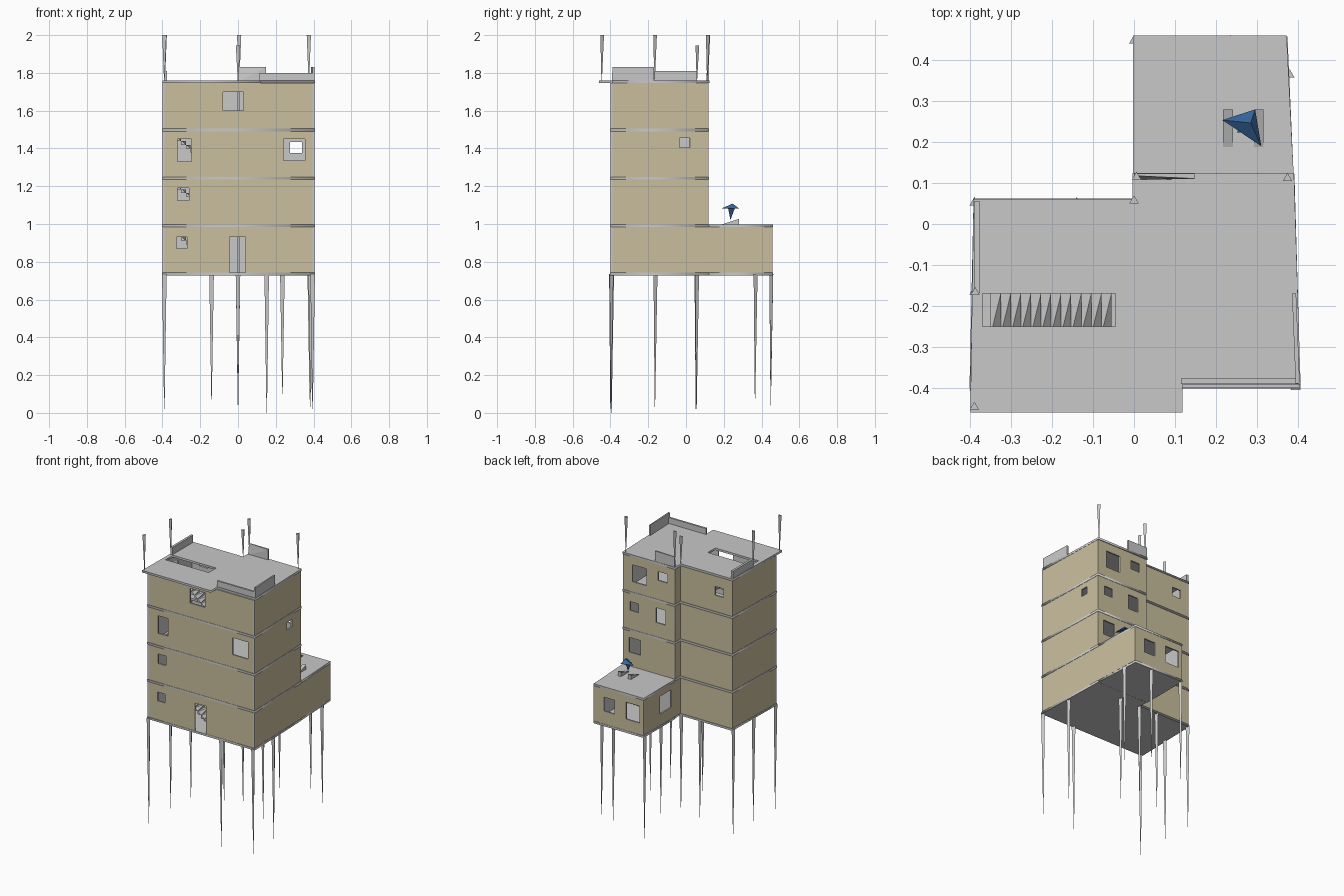
import bpy, bmesh, math
from mathutils import Vector

if "Cube" in bpy.data.objects:
    bpy.data.objects.remove(bpy.data.objects["Cube"], do_unlink=True)


def material(name, rgb):
    m = bpy.data.materials.new(name)
    m.use_nodes = True
    color = (*rgb, 1)
    m.diffuse_color = color
    m.node_tree.nodes["Principled BSDF"].inputs["Base Color"].default_value = color
    return m


CONCRETE = material("concrete grey", (0.58, 0.58, 0.58))
PLASTER = material("tan plaster", (0.59, 0.52, 0.34))
BLUE = material("blue", (0.035, 0.125, 0.32))


def add_mesh(name, bm, *mats):
    me = bpy.data.meshes.new(name)
    bm.to_mesh(me)
    bm.free()
    ob = bpy.data.objects.new(name, me)
    bpy.context.collection.objects.link(ob)
    for m in mats:
        me.materials.append(m)
    return ob


def hull(name, points, mat):
    bm = bmesh.new()
    for p in points:
        bm.verts.new(p)
    bmesh.ops.convex_hull(bm, input=bm.verts)
    bmesh.ops.dissolve_limit(bm, angle_limit=0.01, verts=bm.verts, edges=bm.edges)
    return add_mesh(name, bm, mat)


def box(name, x, y, z, mat=CONCRETE):
    return hull(name, [(a, b, c) for a in x for b in y for c in z], mat)


def spike(name, x, y, z0, z1, r=0.014, mat=CONCRETE):
    """Three-sided post that narrows downwards."""
    bm = bmesh.new()
    bmesh.ops.create_cone(bm, cap_ends=True, segments=3, radius1=0.0015, radius2=r, depth=z1 - z0)
    bmesh.ops.translate(bm, vec=(x, y, (z0 + z1) / 2), verts=bm.verts)
    return add_mesh(name, bm, mat)


def slab(name, outline, z, half, hole=None):
    """Flat plate from an outline, with an optional opening."""
    cu = bpy.data.curves.new(name, "CURVE")
    cu.dimensions, cu.fill_mode, cu.extrude = "2D", "BOTH", half
    for ring in filter(None, (outline, hole)):
        sp = cu.splines.new("POLY")
        sp.points.add(len(ring) - 1)
        for p, (x, y) in zip(sp.points, ring):
            p.co = (x, y, 0, 1)
        sp.use_cyclic_u = True
    ob = bpy.data.objects.new(name, cu)
    bpy.context.collection.objects.link(ob)
    ob.location.z = z
    cu.materials.append(CONCRETE)
    bpy.ops.object.select_all(action="DESELECT")
    ob.select_set(True)
    bpy.context.view_layer.objects.active = ob
    bpy.ops.object.convert(target="MESH")
    return ob


def wall(name, a, b, z0, z1, holes, outer=PLASTER):
    """Wall from a to b; holes are (lo, hi, z0, z1) along x, or along y on side walls."""
    a, b = Vector(a), Vector(b)
    axis = 0 if abs(b.x - a.x) > abs(b.y - a.y) else 1
    span = b[axis] - a[axis]
    rects = []
    for lo, hi, h0, h1 in holes:
        s, t = sorted(((lo - a[axis]) / span, (hi - a[axis]) / span))
        rects.append((s, t, max(h0, z0), h1))
    ss = sorted({0, 1} | {v for r in rects for v in r[:2]})
    zs = sorted({z0, z1} | {v for r in rects for v in r[2:]})
    bm = bmesh.new()
    for s, t in zip(ss, ss[1:]):
        for u, v in zip(zs, zs[1:]):
            ms, mz = (s + t) / 2, (u + v) / 2
            if any(r[0] < ms < r[1] and r[2] < mz < r[3] for r in rects):
                continue
            corners = ((s, u), (t, u), (t, v), (s, v))
            bm.faces.new([bm.verts.new((*a.lerp(b, k), h)) for k, h in corners])
    bmesh.ops.remove_doubles(bm, verts=bm.verts, dist=1e-5)
    ob = add_mesh(name, bm, outer, CONCRETE)
    mod = ob.modifiers.new("thickness", "SOLIDIFY")
    mod.thickness, mod.offset = 0.01, -1
    mod.material_offset = mod.material_offset_rim = 1
    return ob


def grow(outline, d=0.002):
    return [(x + math.copysign(d, x), y + math.copysign(d, y)) for x, y in outline]


# Footprints and storey heights
MAIN = [(-0.4, -0.4), (0.405, -0.4), (0.39, 0.12), (0, 0.12), (0, 0.06), (-0.39, 0.06)]
WING = [(0.39, 0.12), (0.375, 0.458), (0, 0.458), (0, 0.12)]
ROOF = [(-0.4, -0.46), (0.118, -0.46), (0.118, -0.392), (0.407, -0.392),
        (0.391, 0.125), (-0.004, 0.125), (-0.004, 0.061), (-0.392, 0.061)]
STAIR_X, STAIR_Y = (-0.37, -0.045), (-0.25, -0.17)
WELL = [(STAIR_X[0], STAIR_Y[0]), (STAIR_X[0], STAIR_Y[1]),
        (STAIR_X[1], STAIR_Y[1]), (STAIR_X[1], STAIR_Y[0])]
LEVELS = [0.735, 0.99, 1.242, 1.498, 1.753]
HALF = 0.007

# Openings by (storey, wall index)
OPENINGS = {
    (0, 0): [(-0.325, -0.27, 0.87, 0.93), (-0.045, 0.04, 0.7, 0.93)],
    (1, 0): [(-0.32, -0.26, 1.125, 1.19)],
    (2, 0): [(-0.32, -0.245, 1.33, 1.45), (0.24, 0.355, 1.335, 1.45)],
    (3, 0): [(-0.08, 0.03, 1.6, 1.7)],
    (2, 1): [(-0.035, 0.02, 1.405, 1.455)],
    (0, 2): [(0.15, 0.23, 0.7, 0.93)],
    (1, 2): [(0.257, 0.345, 1.09, 1.19)],
    (2, 2): [(0.275, 0.338, 1.375, 1.435), (0.07, 0.143, 1.345, 1.445)],
    (3, 2): [(0.215, 0.32, 1.575, 1.69), (0.055, 0.125, 1.635, 1.695)],
    (3, 4): [(-0.325, -0.26, 1.615, 1.675)],
}
WING_OPENINGS = [[], [(0.217, 0.298, 0.83, 0.925), (0.028, 0.13, 0.82, 0.935)],
                 [(0.16, 0.28, 0.82, 0.94)]]
SIDES = ["front", "left", "back", "step", "rear_right", "right"]

# Tower walls, one ring per storey
for i, (z0, z1) in enumerate(zip(LEVELS, LEVELS[1:])):
    for k, side in enumerate(SIDES):
        inner = i == 0 and k == 2
        wall(f"{side}_wall_{i + 1}", MAIN[k], MAIN[(k + 1) % len(MAIN)], z0 + HALF, z1 - HALF,
             OPENINGS.get((i, k), []), CONCRETE if inner else PLASTER)

# Wing walls
for k, side in enumerate(("left", "back", "right")):
    wall(f"wing_{side}_wall", WING[k], WING[k + 1], LEVELS[0] + HALF, LEVELS[1] - HALF,
         WING_OPENINGS[k])

# Floors and roofs
slab("ground_floor", grow(MAIN), LEVELS[0], HALF)
for i in (1, 2, 3):
    slab(f"floor_{i + 1}", grow(MAIN), LEVELS[i], HALF, WELL)
slab("tower_roof", ROOF, LEVELS[4], HALF, WELL)
WING_PLATE = [(0.39, 0.123), (0.373, 0.46), (-0.003, 0.46), (-0.003, 0.123)]
slab("wing_floor", WING_PLATE, LEVELS[0], HALF)
slab("wing_roof", WING_PLATE, LEVELS[1], HALF)

# Stairs: twelve leaning treads per storey
STEPS = 12
run = (STAIR_X[1] - STAIR_X[0] - 0.03) / STEPS
for i, (z0, z1) in enumerate(zip(LEVELS, LEVELS[1:])):
    rise = (z1 - z0) / (STEPS + 1)
    for n in range(STEPS):
        x, z = STAIR_X[1] - 0.01 - n * run, z0 + (n + 1) * rise
        near, far = STAIR_Y
        hull(f"stair_{i + 1}_step_{n + 1}",
             [(x - run, near, z), (x - run, far, z), (x, far, z), (x - run * 0.8, near, z),
              (x, near, z - rise), (x, far, z - rise), (x - run, near, z - rise),
              (x - run, far, z - rise)], CONCRETE)

# Parapets
top = LEVELS[4]
box("front_parapet", (0.115, 0.402), (-0.391, -0.378), (top, 1.8))
hull("left_parapet", [(x + s, y, z) for x, y in ((0.395, -0.39), (0.386, -0.17))
                      for s in (0, 0.01) for z in (top, 1.83)], CONCRETE)
box("right_parapet", (-0.391, -0.376), (-0.168, 0.055), (top, 1.81))
hull("back_parapet", [(0, 0.108, top), (0, 0.123, top), (0.148, 0.11, top), (0.148, 0.123, top),
                      (0, 0.118, 1.83), (0, 0.123, 1.83), (0.148, 0.111, 1.83),
                      (0.148, 0.123, 1.83)], CONCRETE)

# Stilts under the building
STILTS = [(-0.39, -0.4, 0.02), (-0.39, -0.165, 0.03), (-0.39, 0.052, 0.02), (0.152, -0.395, 0),
          (0.395, -0.398, 0.02), (0.385, -0.165, 0.03), (0.38, 0.365, 0.07),
          (0.235, 0.448, 0.1), (0, 0.448, 0.04), (0, 0.055, 0.1), (-0.14, 0.052, 0.07),
          (0.152, 0.055, 0.02)]
for n, (x, y, z) in enumerate(STILTS):
    spike(f"stilt_{n + 1}", x, y, z, LEVELS[0])

# Posts on the roof
POSTS = [(-0.39, -0.447, 2), (-0.388, -0.167, 2), (0, 0.057, 1.945), (0.375, 0.112, 2),
         (0.006, 0.115, 2)]
for n, (x, y, z) in enumerate(POSTS):
    spike(f"roof_post_{n + 1}", x, y, top, z, 0.013)

# Ramps and blue canopy on the wing roof
for n, x in enumerate((0.218, 0.293)):
    hull(f"ramp_{n + 1}", [(x + s, y, z) for s in (0, 0.024)
                           for y, z in ((0.182, 0.995), (0.28, 0.995), (0.28, 1.027))], CONCRETE)
hull("canopy", [(0.216, 0.254, 1.083), (0.296, 0.28, 1.083), (0.311, 0.19, 1.083),
                (0.285, 0.247, 1.108)], BLUE)
spike("canopy_stem", 0.272, 0.235, 1.025, 1.084, 0.024, BLUE)
